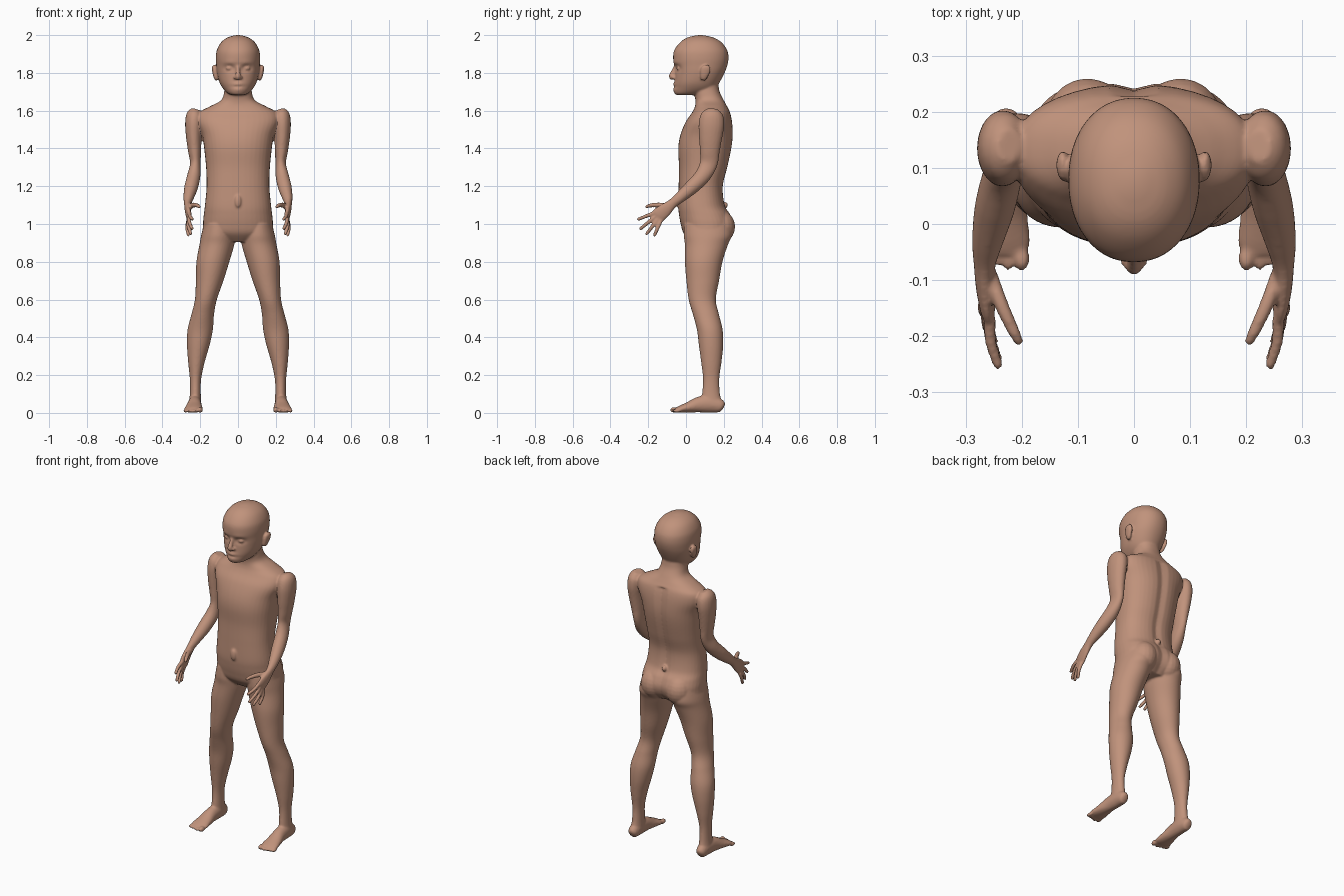
import bpy, bmesh, math
from mathutils import Vector

skin = bpy.data.materials.new("warm tan")
skin.diffuse_color = (0.53, 0.29, 0.2, 1)
parts = []


def spline(keys, n):
    """Catmull-Rom through rows of numbers."""
    out = []
    for i in range(len(keys) - 1):
        p = [keys[max(0, min(len(keys) - 1, i + k))] for k in (-1, 0, 1, 2)]
        for s in range(n):
            t = s / n
            out.append([0.5 * (2 * b + (c - a) * t + (2 * a - 5 * b + 4 * c - d) * t * t
                        + (3 * b - a - 3 * c + d) * t ** 3) for a, b, c, d in zip(*p)])
    return out + [list(keys[-1])]


def skin_rings(name, rings, warp=None):
    bm = bmesh.new()
    loops = [[bm.verts.new(warp(v) if warp else v) for v in r] for r in rings]
    n = len(loops[0])
    for a, b in zip(loops, loops[1:]):
        for i in range(n):
            bm.faces.new((a[i], a[(i + 1) % n], b[(i + 1) % n], b[i]))
    bm.faces.new(loops[0])
    bm.faces.new(loops[-1])
    bmesh.ops.recalc_face_normals(bm, faces=bm.faces)
    return finish(name, bm)


def finish(name, bm):
    me = bpy.data.meshes.new(name)
    bm.to_mesh(me)
    bm.free()
    ob = bpy.data.objects.new(name, me)
    bpy.context.collection.objects.link(ob)
    me.materials.append(skin)
    parts.append(ob)
    return ob


def sq(c, e):
    return math.copysign(abs(c) ** e, c)


def stack(name, keys, e=1.0, n=40, warp=None):
    """Horizontal rings: z, centre x, half width, front y, back y."""
    rings = []
    for z, cx, w, f, b in spline(keys, 6):
        rings.append([Vector((cx + w * sq(math.cos(a), e),
                              (f + b) / 2 + (b - f) / 2 * sq(math.sin(a), e), z))
                      for a in (2 * math.pi * i / n for i in range(n))])
    return skin_rings(name, rings, warp)


def tube(name, keys, n=20):
    """Limb along a path: x, y, z, sideways radius, other radius."""
    pts = spline(keys, 6)
    rings = []
    for i, (x, y, z, ru, rv) in enumerate(pts):
        a, b = pts[max(i - 1, 0)], pts[min(i + 1, len(pts) - 1)]
        t = (Vector(b[:3]) - Vector(a[:3])).normalized()
        u = Vector((1, 0, 0))
        u = (u - t * u.dot(t)).normalized()
        v = t.cross(u)
        rings.append([Vector((x, y, z)) + u * ru * math.cos(q) + v * rv * math.sin(q)
                      for q in (2 * math.pi * k / n for k in range(n))])
    return skin_rings(name, rings)


def ball(name, c, r):
    bm = bmesh.new()
    bmesh.ops.create_uvsphere(bm, u_segments=20, v_segments=12, radius=1)
    bmesh.ops.scale(bm, vec=r, verts=bm.verts)
    bmesh.ops.translate(bm, vec=c, verts=bm.verts)
    return finish(name, bm)


def bump(v, x, z, sx, sz):
    return math.exp(-((abs(v.x) - x) / sx) ** 2 - ((v.z - z) / sz) ** 2)


def face(v):
    # eye sockets, brow, lips and cheeks pressed into the front of the head
    if v.y < 0.06:
        v.y += (0.016 * bump(v, 0.045, 1.825, 0.025, 0.016) - 0.004 * bump(v, 0.045, 1.855, 0.04, 0.012)
                - 0.009 * bump(v, 0, 1.712 + 0.0, 0.03, 0.016) - 0.008 * bump(v, 0, 1.74, 0.03, 0.010)
                + 0.006 * bump(v, 0, 1.727, 0.035, 0.005))
    return v


def seat(v):
    # spine groove
    if v.y > 0.12 and v.z < 1.6:
        v.y -= 0.012 * math.exp(-(v.x / 0.025) ** 2)
    return v


# torso and neck
stack("torso", [(.905, 0, .09, .03, .20), (.95, 0, .178, -.012, .24), (1.0, 0, .185, -.028, .253),
                (1.05, 0, .181, -.037, .237), (1.1, 0, .175, -.041, .208), (1.2, 0, .166, -.039, .198),
                (1.3, 0, .169, -.037, .222), (1.4, 0, .179, -.041, .243), (1.47, 0, .19, -.03, .25),
                (1.54, 0, .215, -.002, .246), (1.59, 0, .205, .032, .235), (1.622, 0, .15, .047, .218),
                (1.655, 0, .09, .05, .20), (1.7, 0, .073, .04, .178), (1.75, 0, .07, .03, .17)],
      0.86, warp=seat)
ball("navel", (0, -.043, 1.12), (.018, .012, .034))
ball("tailbone", (0, .205, 1.1), (.014, .017, .018))

# head, nose and ears
stack("head", [(1.682, 0, .025, -.045, .04), (1.69, 0, .052, -.058, .10), (1.715, 0, .078, -.060, .155),
               (1.75, 0, .098, -.060, .178), (1.8, 0, .111, -.058, .204), (1.84, 0, .115, -.062, .219),
               (1.88, 0, .117, -.068, .225), (1.92, 0, .112, -.062, .218), (1.96, 0, .091, -.033, .19),
               (1.985, 0, .06, .003, .15), (1.997, 0, .025, .045, .105), (2.0, 0, .004, .07, .08)],
      0.94, 64, face)
tube("nose_bridge", [(0, -.052, 1.84, .009, .009), (0, -.066, 1.81, .011, .011),
                     (0, -.077, 1.782, .014, .014), (0, -.07, 1.765, .009, .009)])
for s in (-1, 1):
    ball("nostril", (s * .014, -.066, 1.776), (.011, .012, .009))
    ball("eye", (s * .045, -.037, 1.824), (.019, .014, .011))
    ear = tube("ear", [(s * .112, .088, 1.762, .008, .012), (s * .119, .094, 1.78, .011, .02),
                       (s * .125, .102, 1.81, .012, .027), (s * .127, .106, 1.83, .011, .024),
                       (s * .124, .106, 1.842, .006, .012)])

    # leg
    stack("leg", [(1.0, s * .105, .075, -.01, .235), (.94, s * .107, .088, -.012, .243),
                  (.89, s * .112, .092, -.006, .222), (.8, s * .133, .087, -.006, .193),
                  (.7, s * .15, .073, .002, .175), (.6, s * .17, .058, .014, .158),
                  (.52, s * .187, .060, .037, .175), (.44, s * .2, .067, .058, .194),
                  (.36, s * .21, .06, .068, .197), (.27, s * .22, .044, .08, .188),
                  (.18, s * .225, .030, .09, .176), (.1, s * .226, .029, .085, .180),
                  (.04, s * .228, .034, .075, .195)])
    ball("buttock", (s * .083, .175, .985), (.078, .085, .09))
    # foot and toes
    tube("foot", [(s * .228, .2, .03, .012, .014), (s * .228, .185, .036, .028, .034),
                  (s * .228, .13, .048, .034, .046), (s * .23, .07, .044, .036, .042),
                  (s * .233, .015, .030, .044, .029), (s * .235, -.03, .020, .05, .019),
                  (s * .236, -.052, .016, .044, .012)])
    for i in range(5):
        r = .015 if i == 0 else .0105
        x = .2 if i == 0 else .205 + i * .0185
        y = -.062 + .0035 * i * (i > 1)
        ball("toe", (s * x, y, r + .001), (r * .95, .022, r))

    # arm and palm
    tube("arm", [(s * .222, .14, 1.607, .022, .03), (s * .229, .138, 1.58, .043, .058),
                 (s * .234, .135, 1.53, .046, .068), (s * .234, .13, 1.46, .041, .062),
                 (s * .23, .126, 1.39, .035, .053), (s * .226, .12, 1.32, .028, .047),
                 (s * .234, .088, 1.255, .035, .042), (s * .248, .03, 1.195, .036, .038),
                 (s * .261, -.03, 1.143, .028, .03), (s * .266, -.07, 1.11, .02, .026),
                 (s * .266, -.11, 1.075, .016, .036), (s * .261, -.145, 1.047, .014, .041),
                 (s * .259, -.16, 1.035, .009, .034)])
    # fingers: base and tip
    for b, t in (((.257, -.166, 1.06), (.242, -.252, 1.025)), ((.26, -.158, 1.043), (.243, -.24, .975)),
                 ((.263, -.147, 1.028), (.25, -.208, .948)), ((.265, -.134, 1.015), (.262, -.167, .94))):
        m = [(p + q) / 2 for p, q in zip(b, t)]
        m[0] += .006
        e = [q + (q - p) * .04 for p, q in zip(b, t)]
        tube("finger", [(s * b[0], b[1], b[2], .011, .011), (s * m[0], m[1], m[2], .0105, .0105),
                        (s * t[0], t[1], t[2], .009, .009), (s * e[0], e[1], e[2], .005, .005)], 12)
    tube("thumb", [(s * .257, -.09, 1.09, .014, .016), (s * .238, -.14, 1.1, .013, .014),
                   (s * .215, -.19, 1.098, .011, .011), (s * .203, -.213, 1.088, .008, .008)], 12)

# fuse everything into one smooth skin
bpy.ops.object.select_all(action='DESELECT')
for ob in parts:
    ob.select_set(True)
bpy.context.view_layer.objects.active = parts[0]
bpy.ops.object.join()
body = bpy.context.object
body.name = "mannequin_body"
rm = body.modifiers.new("fuse", 'REMESH')
rm.mode = 'VOXEL'
rm.voxel_size = 0.0055
rm.use_smooth_shade = True
sm = body.modifiers.new("soften", 'SMOOTH')
sm.factor = 0.5
sm.iterations = 5
